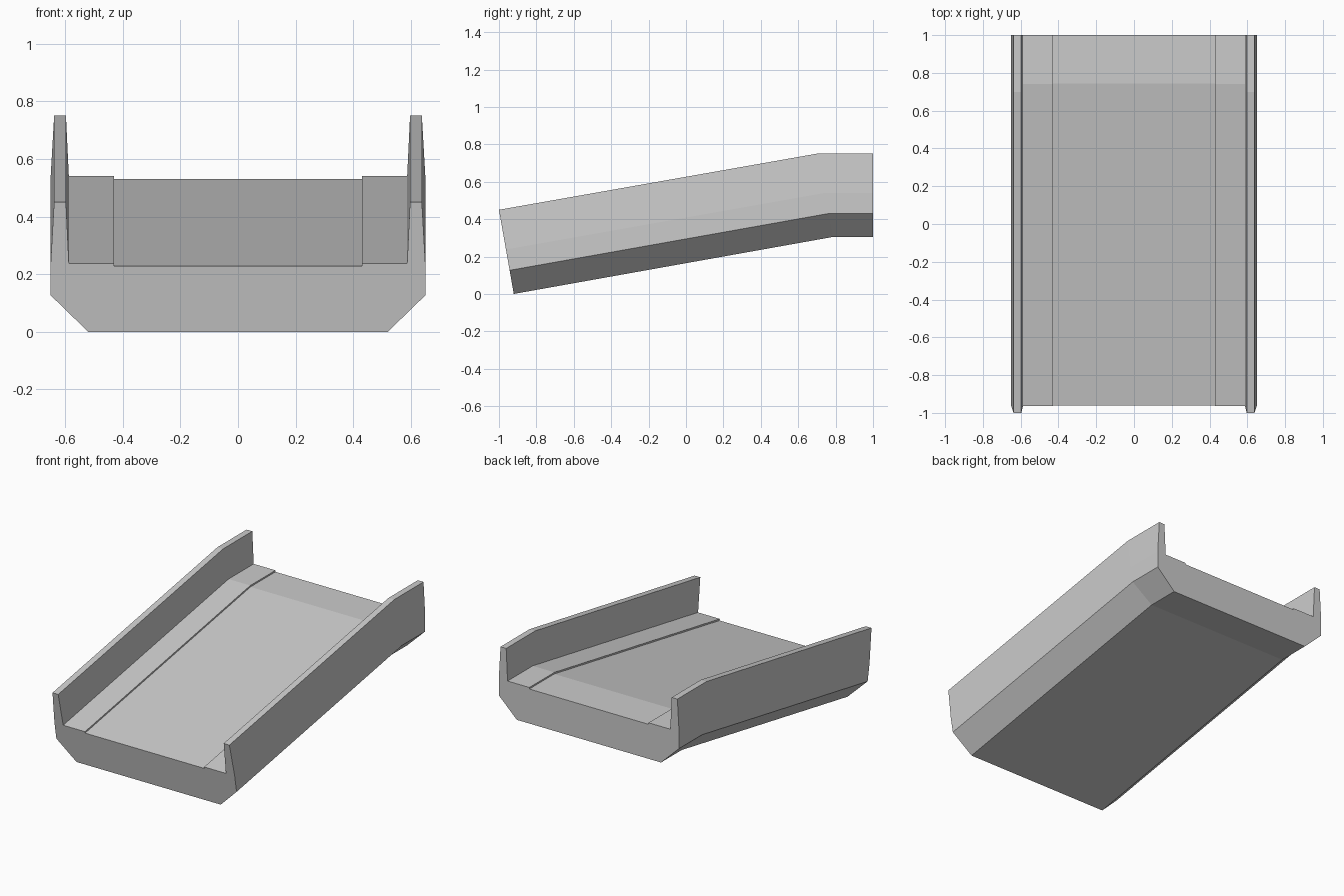
import bpy, bmesh

if "Cube" in bpy.data.objects:
    bpy.data.objects.remove(bpy.data.objects["Cube"])

# Half cross-section: (x, depth below rail top), from deck centre side round to underside
half = [(0.43, 0.22), (0.43, 0.21), (0.587, 0.21), (0.597, 0.0),
        (0.638, 0.0), (0.65, 0.21), (0.65, 0.32), (0.52, 0.445)]
profile = half + [(-x, d) for x, d in reversed(half)]

# Stations along the ramp: (y of rail top, z of rail top, y shift per depth, depth scale)
stations = [(-1.0, 0.45, 0.178, 1.011),   # low end, square to the slope
            (0.70, 0.75, 0.195, 1.0),     # bend
            (1.0, 0.75, 0.0, 1.0)]        # level end

bm = bmesh.new()
rings = [[bm.verts.new((x, y + d * lean, z - d * scale)) for x, d in profile]
         for y, z, lean, scale in stations]

# Sides between stations, then end caps
n = len(profile)
for a, b in zip(rings, rings[1:]):
    for i in range(n):
        j = (i + 1) % n
        bm.faces.new((a[i], a[j], b[j], b[i]))
bm.faces.new(rings[0])
bm.faces.new(rings[-1][::-1])
bmesh.ops.recalc_face_normals(bm, faces=bm.faces)

mesh = bpy.data.meshes.new("ramp_channel")
bm.to_mesh(mesh)
bm.free()
ramp = bpy.data.objects.new("ramp_channel", mesh)
bpy.context.collection.objects.link(ramp)
